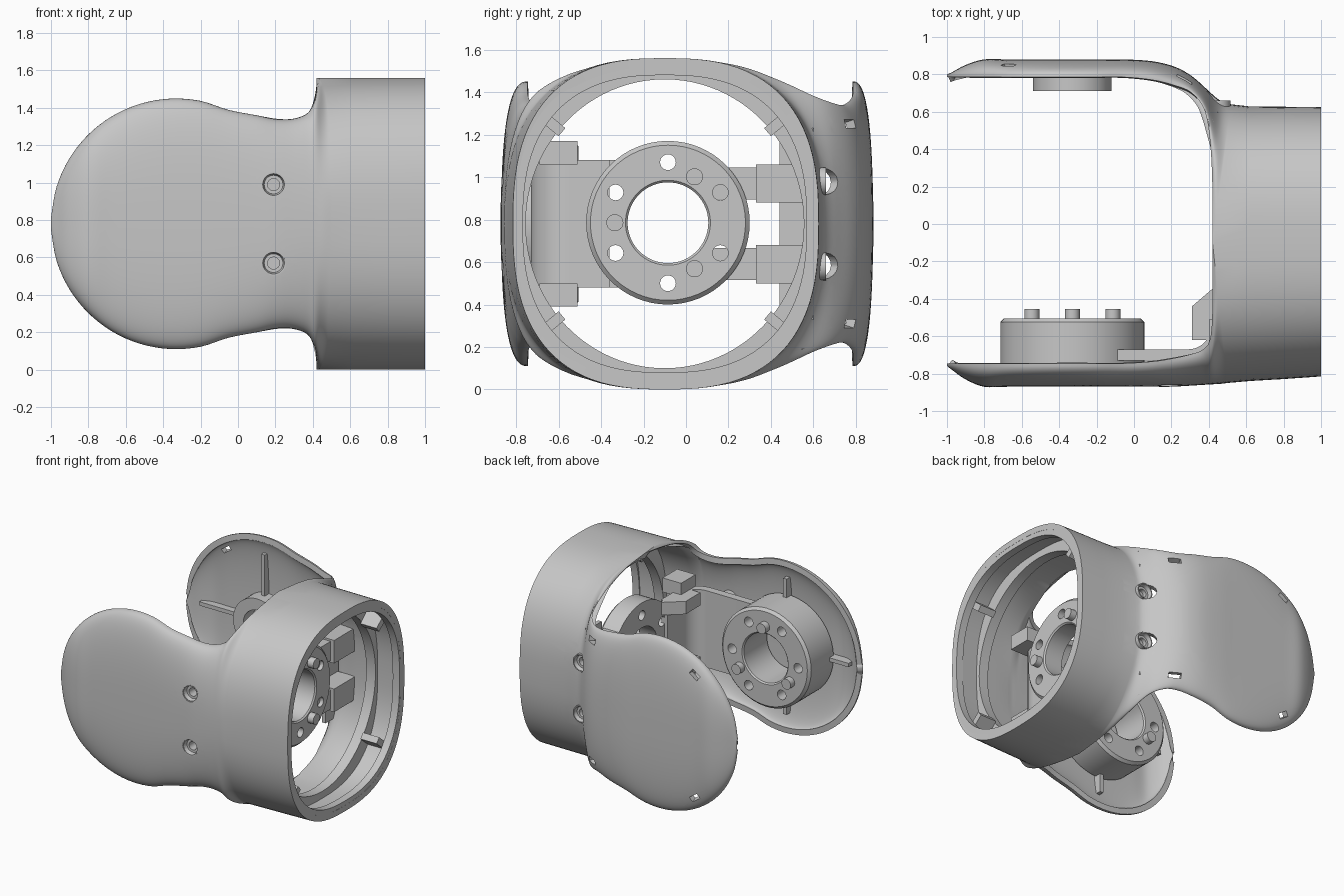
import bpy, bmesh, math
from mathutils import Matrix, Vector

old = bpy.data.objects.get("Cube")
if old:
    bpy.data.objects.remove(old)

grey = bpy.data.materials.new("satin_grey")
grey.use_nodes = True
COLOUR = (0.57, 0.57, 0.57, 1)
grey.diffuse_color = COLOUR
grey.node_tree.nodes["Principled BSDF"].inputs["Base Color"].default_value = COLOUR

CZ, CY = 0.78, -0.10      # tube axis
HX = -0.33                # joint axis
TURN_Y = Matrix.Rotation(-math.pi / 2, 4, 'X')   # local z -> +y
TURN_X = Matrix.Rotation(math.pi / 2, 4, 'Y')    # local z -> +x


def make(name, bm, normals=True):
    if normals:
        bmesh.ops.recalc_face_normals(bm, faces=bm.faces)
    mesh = bpy.data.meshes.new(name)
    bm.to_mesh(mesh)
    bm.free()
    mesh.materials.append(grey)
    ob = bpy.data.objects.new(name, mesh)
    bpy.context.collection.objects.link(ob)
    return ob


def finish(ob, angle=35):
    """Bake modifiers and shade smooth with sharp edges."""
    bpy.context.view_layer.update()
    dg = bpy.context.evaluated_depsgraph_get()
    mesh = bpy.data.meshes.new_from_object(ob.evaluated_get(dg))
    ob.modifiers.clear()
    ob.data = mesh
    bpy.ops.object.select_all(action='DESELECT')
    ob.select_set(True)
    bpy.context.view_layer.objects.active = ob
    bpy.ops.object.shade_smooth_by_angle(angle=math.radians(angle))


def add_cyl(bm, centre, r, depth, turn=TURN_Y):
    bmesh.ops.create_cone(bm, cap_ends=True, segments=24, radius1=r, radius2=r,
                          depth=depth, matrix=Matrix.Translation(centre) @ turn)


def add_box(bm, lo, hi, turn=Matrix()):
    lo, hi = Vector(lo), Vector(hi)
    bmesh.ops.create_cube(bm, matrix=Matrix.Translation((lo + hi) / 2) @ turn
                          @ Matrix.Diagonal((*(hi - lo), 1)))


def punch(bm, centre, side, outline):
    """Cut an outline, given in x and z, through one side of a thin sheet."""
    def near():
        out = []
        for f in bm.faces:
            c = f.calc_center_median()
            if side * c.y > 0.3 and math.hypot(c.x - centre[0], c.z - centre[1]) < 0.12:
                out.append(f)
        return out
    planes = []
    for i, (x1, z1) in enumerate(outline):
        x0, z0 = outline[i - 1]
        planes.append((Vector((centre[0] + x0, 0, centre[1] + z0)), Vector((z1 - z0, 0, x0 - x1))))
    for co, no in planes:
        faces = near()
        edges = {e for f in faces for e in f.edges}
        verts = {v for f in faces for v in f.verts}
        bmesh.ops.bisect_plane(bm, geom=[*verts, *edges, *faces], dist=1e-5, plane_co=co, plane_no=no)
    inside = [f for f in near()
              if all((f.calc_center_median() - co).dot(no) < 0 for co, no in planes)]
    bmesh.ops.delete(bm, geom=inside, context='FACES')


def revolve(name, profile, matrix, steps=64):
    bm = bmesh.new()
    rings = [[bm.verts.new(matrix @ Vector((r * math.cos(a), r * math.sin(a), z))) for r, z in profile]
             for a in (math.tau * i / steps for i in range(steps))]
    for i, ring in enumerate(rings):
        nxt = rings[(i + 1) % steps]
        for j in range(len(profile)):
            k = (j + 1) % len(profile)
            bm.faces.new((ring[j], nxt[j], nxt[k], ring[k]))
    return make(name, bm)


def prism(name, outline, z0, z1):
    bm = bmesh.new()
    face = bm.faces.new([bm.verts.new((x, y, z0)) for x, y in outline])
    ext = bmesh.ops.extrude_face_region(bm, geom=[face])
    bmesh.ops.translate(bm, vec=(0, 0, z1 - z0),
                        verts=[v for v in ext["geom"] if isinstance(v, bmesh.types.BMVert)])
    bm.faces.new([v for v in face.verts]) if not face.is_valid else None
    finish(make(name, bm))


def power(v, n):
    return math.copysign(abs(v) ** (2 / n), v)


def smooth_rows(rows, steps=4):
    """Catmull-Rom through the station rows."""
    out = []
    for i in range(len(rows) - 1):
        a, b, c, d = (rows[max(0, min(len(rows) - 1, i + k))] for k in (-1, 0, 1, 2))
        for t in (s / steps for s in range(steps)):
            out.append([q + t / 2 * (r - p + t * (2*p - 5*q + 4*r - s + t * (3*(q - r) + s - p)))
                        for p, q, r, s in zip(a, b, c, d)])
    return out + [list(rows[-1])]


# ---- Shell: paddles blending into the tube ----
def side_rows(edge, depth, neck, tube):
    rows = []
    for i in range(9):
        th = 0.06 + 1.94 * i / 8
        x = HX - 0.67 * math.cos(th)
        d = max(0.015, depth * min(1, (x + 1) / 0.17) ** 0.7)
        rows.append((x, edge, x, edge + d, 0.67 * math.sin(th), 2.6))
    return smooth_rows(rows + neck) + tube


# columns: edge x, edge y, crown x, crown y, half height, roundness
back_neck = [(0.1, 0.77, 0.1, 0.87, 0.58, 2.4), (0.22, 0.74, 0.22, 0.84, 0.56, 2.2),
             (0.31, 0.70, 0.31, 0.79, 0.565, 2), (0.38, 0.6, 0.39, 0.72, 0.6, 2),
             (0.41, 0.4, 0.44, 0.675, 0.68, 2.1), (0.42, 0.15, 0.48, 0.65, 0.75, 2.3),
             (0.42, CY, 0.52, 0.64, CZ, 2.6)]
front_neck = [(0.1, 0.735, 0.1, 0.87, 0.58, 2.5), (0.2, 0.72, 0.2, 0.87, 0.56, 2.4),
              (0.29, 0.70, 0.29, 0.865, 0.56, 2.3), (0.37, 0.67, 0.37, 0.86, 0.59, 2.2),
              (0.41, 0.6, 0.42, 0.857, 0.66, 2.2), (0.42, 0.4, 0.46, 0.855, 0.73, 2.3),
              (0.42, -CY, 0.5, 0.85, CZ, 2.6)]


def tube_rows(c, y0, y1):
    return [(x, c, x, y0 + (y1 - y0) * t, CZ, 2.6) for x, t in ((0.62, 0.3), (0.8, 0.6), (1, 1))]


bm = bmesh.new()
N = 48
for s, rows in ((1, side_rows(0.785, 0.095, back_neck, tube_rows(CY, 0.63, 0.625))),
                (-1, side_rows(0.745, 0.125, front_neck, tube_rows(-CY, 0.85, 0.815)))):
    grid = []
    for xe, e, xo, o, h, n in rows:
        line = []
        for j in range(N + 1):
            a = math.pi * (j / N - 0.5)
            k = power(max(0, math.cos(a)), n)
            line.append(bm.verts.new((xe + (xo - xe) * k, s * (e + (o - e) * k),
                                      CZ + h * power(math.sin(a), n))))
        grid.append(line)
    for p, q in zip(grid, grid[1:]):
        for j in range(N):
            quad = (p[j], q[j], q[j + 1], p[j + 1])
            bm.faces.new(quad if s < 0 else quad[::-1])
bmesh.ops.remove_doubles(bm, verts=bm.verts, dist=0.0005)

# Screw holes and slots
ROUND = [(0.062 * math.cos(math.tau * i / 16), 0.062 * math.sin(math.tau * i / 16)) for i in range(16)]
SLOT = [(0.04, 0.02), (-0.04, 0.02), (-0.04, -0.02), (0.04, -0.02)]
for m in (-1, 1):
    punch(bm, (0.19, CZ + 0.21 * m), -1, ROUND)
    punch(bm, (0.45, CZ + 0.2 * m), 1, ROUND)
    punch(bm, (0.27, CZ + 0.47 * m), 1, SLOT)
    turn = Matrix.Rotation(0.6 * m, 2)
    punch(bm, (-0.67, CZ + 0.48 * m), 1, [tuple(turn @ Vector(p)) for p in SLOT])
shell = make("fork_shell", bm, normals=False)
wall = shell.modifiers.new("wall", 'SOLIDIFY')
wall.thickness, wall.offset = 0.045, -1
finish(shell)

# Countersunk screw seats
for m in (-1, 1):
    for label, x, y, z, d in (("front", 0.19, -0.86, 0.21, 1), ("back", 0.45, 0.66, 0.2, -1)):
        place = Matrix.Translation((x, y, CZ + z * m)) @ TURN_Y @ Matrix.Diagonal((1, 1, d, 1))
        finish(revolve(label + "_screw_seat",
                       [(0.032, 0.03), (0.032, 0.1), (0.066, 0.1), (0.066, 0.0), (0.058, 0.0), (0.05, 0.03)],
                       place, 32))


# ---- Tube mouth: rim, inner ledge and tabs ----
def hoop(name, x0, x1, outer, inner):
    bm = bmesh.new()
    rings = []
    for i in range(96):
        a = math.tau * i / 96
        rings.append([bm.verts.new((x, CY + ay * power(math.cos(a), n), CZ + bz * power(math.sin(a), n)))
                      for x, (ay, bz, n) in ((x0, outer), (x1, outer), (x1, inner), (x0, inner))])
    for i in range(96):
        p, q = rings[i - 1], rings[i]
        for j in range(4):
            bm.faces.new((p[j - 1], p[j], q[j], q[j - 1]))
    finish(make(name, bm))


hoop("mouth_rim", 0.94, 0.999, (0.70, 0.76, 2.6), (0.668, 0.70, 2.5))
hoop("inner_ledge", 0.72, 0.80, (0.70, 0.76, 2.6), (0.655, 0.68, 2.0))
bm = bmesh.new()
for sy in (-1, 1):
    for sz in (-1, 1):
        c = Vector((0.87, CY + 0.53 * sy, CZ + 0.47 * sz))
        half = Vector((0.07, 0.06, 0.025))
        add_box(bm, c - half, c + half, Matrix.Rotation(0.7 * sy * sz, 4, 'X'))
finish(make("mouth_tabs", bm))


# ---- Bolted hubs ----
def hub(name, place, thick):
    body = revolve(name, [(0.19, 0), (0.385, 0), (0.385, thick - 0.02), (0.365, thick), (0.2, thick),
                          (0.19, thick - 0.01)], place)
    holes, pins = bmesh.new(), bmesh.new()
    turn = place.to_3x3().to_4x4()
    for i in range(6):
        a = math.radians(60 * i)
        add_cyl(holes, place @ Vector((0.285 * math.cos(a), 0.285 * math.sin(a), thick)), 0.037,
                2 * thick + 0.1, turn)
    for i in range(3):
        a = math.radians(30 + 120 * i)
        add_cyl(pins, place @ Vector((0.25 * math.cos(a), 0.25 * math.sin(a), thick)), 0.04, 0.1, turn)
    cutter = make("cutter", holes)
    cutter.hide_render = True
    mod = body.modifiers.new("bolt_holes", 'BOOLEAN')
    mod.operation, mod.solver, mod.object = 'DIFFERENCE', 'EXACT', cutter
    finish(body)
    bpy.data.objects.remove(cutter)
    finish(make(name + "_pins", pins))


hub("joint_hub", Matrix.Translation((HX, -0.80, CZ)) @ TURN_Y, 0.295)
hub("tube_flange", Matrix.Translation((0.44, -0.085, CZ + 0.005)) @ TURN_X, 0.16)
finish(revolve("back_boss", [(0.12, 0), (0.21, 0), (0.21, 0.14), (0.12, 0.14)],
               Matrix.Translation((HX, 0.71, CZ)) @ TURN_Y))


# ---- Bracket joining the hubs ----
def elbow(r):
    return [(0.29 + r * math.sin(a), -0.55 - r * math.cos(a)) for a in
            (math.pi / 2 * i / 10 for i in range(11))]


prism("bracket_strap", [(-0.1, -0.73)] + elbow(0.18) + [(0.47, -0.36), (0.41, -0.36)]
      + elbow(0.12)[::-1] + [(-0.1, -0.67)], CZ - 0.3, CZ + 0.3)
for m in (-1, 1):
    low = CZ + 0.25 * m - 0.05
    prism("bracket_wedge", [(0.31, -0.62), (0.45, -0.62), (0.45, -0.32), (0.31, -0.44)], low, low + 0.1)
    low = CZ + 0.335 * m - 0.055
    prism("bracket_ear", [(0.4, -0.69), (0.56, -0.69), (0.56, -0.51), (0.4, -0.51)], low, low + 0.11)

bm = bmesh.new()
for m in (-1, 1):
    z = CZ + 0.19 * m
    add_box(bm, (0.44, 0.33, z - 0.09), (0.6, 0.59, z + 0.09))
    add_box(bm, (0.44, 0.12, z - 0.075), (0.57, 0.33, z + 0.075))
add_box(bm, (0.42, 0.44, CZ - 0.45), (0.45, 0.6, CZ + 0.45))
finish(make("back_mounts", bm))

# ---- Stiffening ribs inside the paddles ----
for label, y0, y1, r in (("back", 0.78, 0.84, 0.19), ("front", -0.82, -0.75, 0.36)):
    bm = bmesh.new()
    for m in (-1, 1):
        lo, hi = sorted((CZ + r * m, CZ + 0.53 * m))
        add_box(bm, (HX - 0.015, y0, lo), (HX + 0.015, y1, hi))
    add_box(bm, (HX - 0.55, y0, CZ - 0.015), (HX - r, y1, CZ + 0.015))
    finish(make(label + "_ribs", bm))
